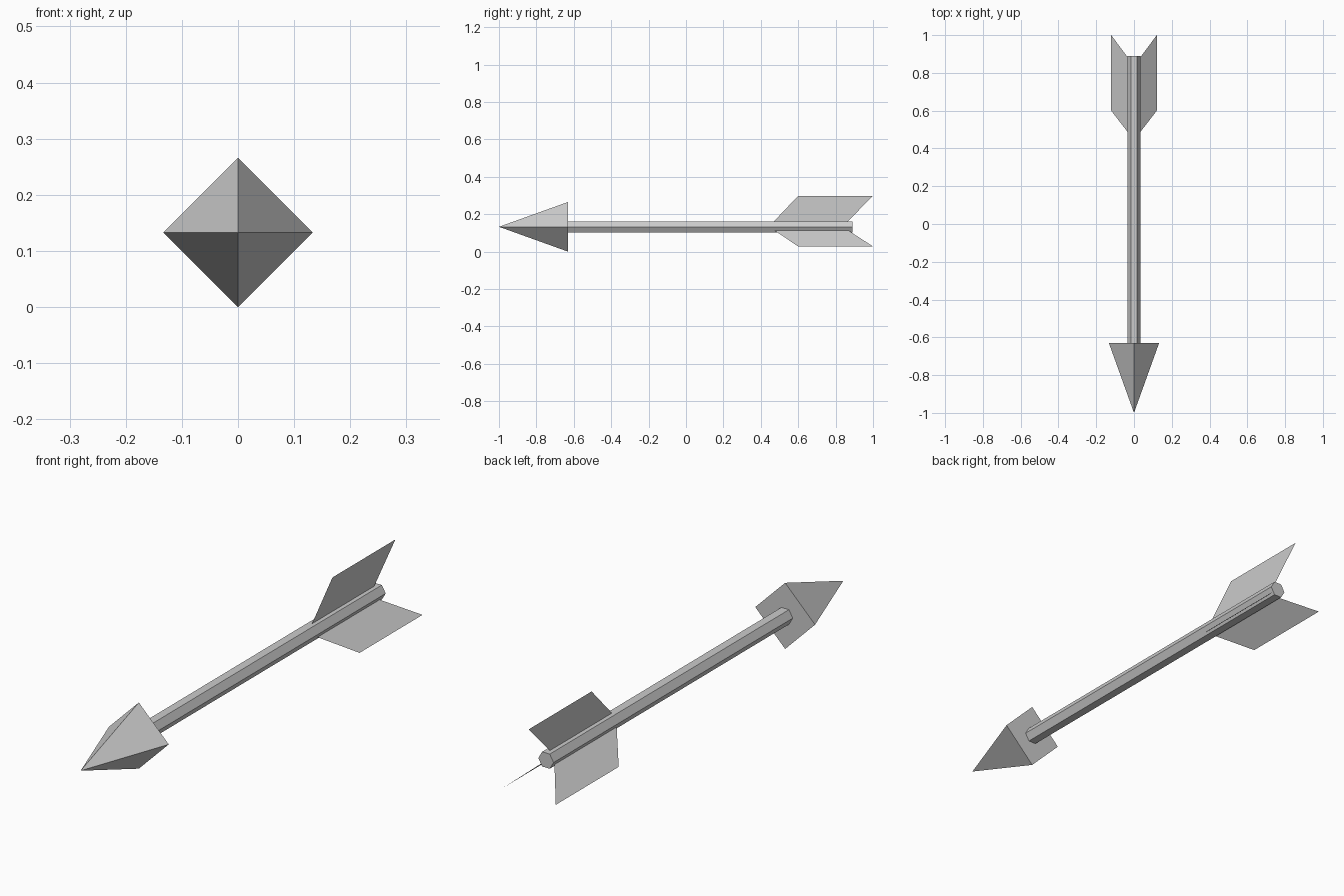
import bpy
import bmesh
from math import cos, sin, pi, radians
from mathutils import Vector

cube = bpy.data.objects.get("Cube")
if cube:
    bpy.data.objects.remove(cube, do_unlink=True)

grey = bpy.data.materials.new("plain_grey")
grey.use_nodes = True
colour = (0.6, 0.6, 0.6, 1)
grey.diffuse_color = colour
grey.node_tree.nodes["Principled BSDF"].inputs["Base Color"].default_value = colour

AXIS_Z = 0.133


def finish(name, bm):
    """Turn a bmesh into a named, flat-shaded object."""
    mesh = bpy.data.meshes.new(name)
    bm.to_mesh(mesh)
    bm.free()
    mesh.materials.append(grey)
    obj = bpy.data.objects.new(name, mesh)
    bpy.context.collection.objects.link(obj)
    return obj


def ring(bm, sides, radius, y):
    """Regular ring of vertices around the arrow axis, first one on +x."""
    turns = [2 * pi * i / sides for i in range(sides)]
    return [bm.verts.new((radius * cos(a), y, AXIS_Z + radius * sin(a))) for a in turns]


def spike(name, sides, radius, tip_y, base_y):
    bm = bmesh.new()
    base = ring(bm, sides, radius, base_y)
    tip = bm.verts.new((0, tip_y, AXIS_Z))
    bm.faces.new(base)
    for i in range(sides):
        bm.faces.new((base[i], base[(i + 1) % sides], tip))
    bmesh.ops.recalc_face_normals(bm, faces=bm.faces)
    return finish(name, bm)


def rod(name, sides, radius, front_y, back_y):
    bm = bmesh.new()
    a, b = ring(bm, sides, radius, front_y), ring(bm, sides, radius, back_y)
    bm.faces.new(a)
    bm.faces.new(b)
    for i in range(sides):
        j = (i + 1) % sides
        bm.faces.new((a[i], a[j], b[j], b[i]))
    bmesh.ops.recalc_face_normals(bm, faces=bm.faces)
    return finish(name, bm)


def fin(name, angle, inner, outer):
    """Paper-thin swept vane, radiating from the axis at the given angle."""
    out = Vector((cos(radians(angle)), 0, sin(radians(angle))))
    profile = [(inner, 0.47), (outer, 0.6), (outer, 1.0), (inner, 0.865)]
    bm = bmesh.new()
    bm.faces.new([bm.verts.new(out * r + Vector((0, y, AXIS_Z))) for r, y in profile])
    return finish(name, bm)


# Pyramid point and hexagonal shaft
spike("arrow_head", 4, 0.133, -1.0, -0.63)
rod("shaft", 6, 0.034, -0.63, 0.89)

# Three vanes at the tail
fin("top_fin", 90, 0.029, 0.166)
fin("left_fin", -41, 0.027, 0.16)
fin("right_fin", 221, 0.027, 0.16)
